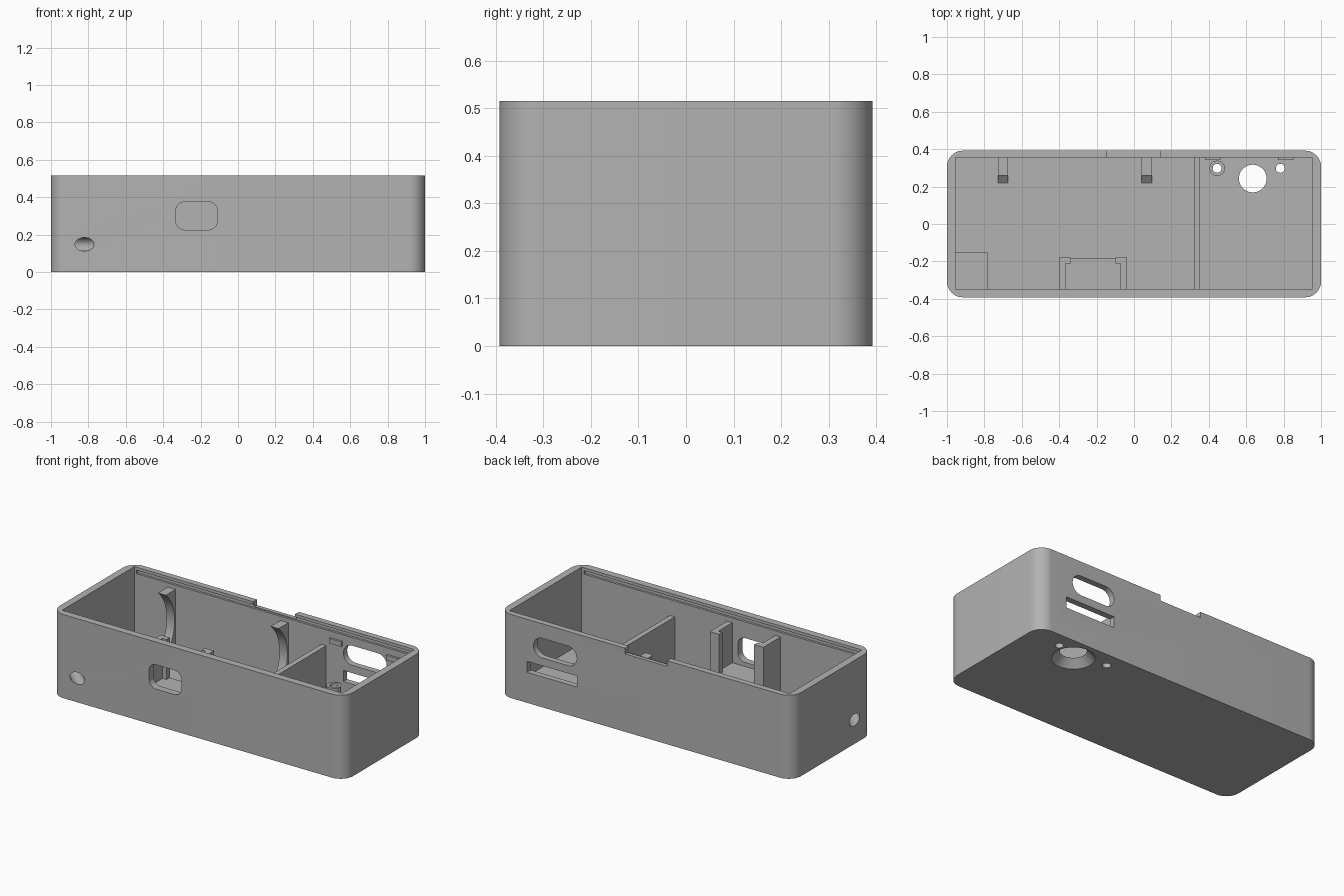
import bpy, bmesh, math
from mathutils import Vector, Matrix

cube = bpy.data.objects.get("Cube")
if cube:
    bpy.data.objects.remove(cube, do_unlink=True)

GREY = (0.45, 0.45, 0.45, 1)
mat = bpy.data.materials.new("plain_grey")
mat.use_nodes = True
mat.diffuse_color = GREY
mat.node_tree.nodes["Principled BSDF"].inputs["Base Color"].default_value = GREY

H = 0.515            # case height
FLOOR = 0.045        # floor thickness
IX, FRONT, BACK = 0.955, -0.348, 0.355   # inner faces


def finish(name, bm):
    bmesh.ops.recalc_face_normals(bm, faces=bm.faces)
    mesh = bpy.data.meshes.new(name)
    bm.to_mesh(mesh)
    bm.free()
    mesh.materials.append(mat)
    ob = bpy.data.objects.new(name, mesh)
    bpy.context.collection.objects.link(ob)
    return ob


def prism(name, pts, axis, lo, hi):
    """Extrude a closed 2D outline along an axis (other axes in xyz order)."""
    def place(p, d):
        c = list(p)
        c.insert("xyz".index(axis), d)
        return c
    bm = bmesh.new()
    face = bm.faces.new([bm.verts.new(place(p, lo)) for p in pts])
    new = bmesh.ops.extrude_face_region(bm, geom=[face])["geom"]
    shift = Vector(place((0, 0), hi - lo))
    bmesh.ops.translate(bm, vec=shift, verts=[v for v in new if isinstance(v, bmesh.types.BMVert)])
    return finish(name, bm)


def box(name, x0, x1, y0, y1, z0, z1):
    return prism(name, [(x0, y0), (x1, y0), (x1, y1), (x0, y1)], "z", z0, z1)


def round_rect(x0, x1, y0, y1, r, n=12):
    pts = []
    corners = [(x1 - r, y1 - r), (x0 + r, y1 - r), (x0 + r, y0 + r), (x1 - r, y0 + r)]
    for q, (cx, cy) in enumerate(corners):
        for i in range(n + 1):
            a = math.pi / 2 * (q + i / n)
            pts.append((cx + r * math.cos(a), cy + r * math.sin(a)))
    return pts


def cone(name, r1, r2, depth, loc, rot=Matrix()):
    bm = bmesh.new()
    bmesh.ops.create_cone(bm, cap_ends=True, segments=48, radius1=r1, radius2=r2, depth=depth,
                          matrix=Matrix.Translation(loc) @ rot)
    return finish(name, bm)


def cut(ob, cutter):
    mod = ob.modifiers.new("cut", "BOOLEAN")
    mod.operation, mod.solver, mod.object = "DIFFERENCE", "EXACT", cutter
    bpy.context.view_layer.objects.active = ob
    bpy.ops.object.modifier_apply(modifier=mod.name)
    bpy.data.objects.remove(cutter, do_unlink=True)


def smooth(ob):
    bpy.ops.object.select_all(action="DESELECT")
    ob.select_set(True)
    bpy.context.view_layer.objects.active = ob
    bpy.ops.object.shade_smooth_by_angle(angle=math.radians(30))


# Outer shell, hollow with square inner corners
case = prism("case_shell", round_rect(-1, 1, -0.392, 0.392, 0.085), "z", 0, H)
cut(case, box("hollow", -IX, IX, FRONT, BACK, FLOOR, 1))

# Lid grooves inside the long walls, and the pry notch in the back rim
for wall in (FRONT, BACK):
    cut(case, box("groove", -0.94, 0.94, wall - 0.013, wall + 0.013, 0.475, 0.497))
cut(case, box("notch", -0.145, 0.14, 0.34, 0.5, 0.48, 0.6))

# Openings through the front and back walls
cut(case, prism("front_window", round_rect(-0.333, -0.11, 0.225, 0.375, 0.05), "y", -0.5, -0.3))
cut(case, prism("back_slot", round_rect(0.47, 0.765, 0.304, 0.425, 0.06), "y", 0.3, 0.5))
cut(case, box("card_slot", 0.47, 0.81, 0.3, 0.5, 0.188, 0.256))

# Countersunk round hole and two small holes in the floor
cut(case, cone("countersink", 0.134, 0.059, 0.075, (0.635, 0.243, 0.0225)))
for x in (0.445, 0.782):
    cut(case, cone("pin_hole", 0.024, 0.024, 0.3, (x, 0.298, 0)))

# Corner block with a diagonal cord hole through shell and block
block = box("corner_block", -0.96, -0.784, -0.353, -0.15, FLOOR - 0.005, 0.25)
diagonal = Matrix.Rotation(math.radians(-45), 4, "Z") @ Matrix.Rotation(math.pi / 2, 4, "Y")
for part in (case, block):
    cut(part, cone("cord_hole", 0.036, 0.036, 0.7, (-0.91, -0.302, 0.148), diagonal))

# Divider wall
box("divider_wall", 0.32, 0.353, FRONT - 0.01, BACK + 0.005, FLOOR - 0.005, 0.378)

# Screw boss
boss = cone("screw_boss", 0.041, 0.041, 0.14, (0.445, 0.298, 0.11))
cut(boss, cone("boss_hole", 0.024, 0.024, 0.5, (0.445, 0.298, 0.1)))

# Curved cell cradles on the back wall
arc = []
for i in range(17):
    z = 0.45 - i / 16 * (0.45 - FLOOR)
    arc.append((0.095 + math.sqrt(0.0625 - (z - 0.262) ** 2), z))
outline = arc + [(BACK + 0.005, FLOOR), (BACK + 0.005, 0.45)]
cradles = [prism(f"cell_cradle_{i}", outline, "x", x, x + 0.054)
           for i, x in enumerate((-0.728, 0.041))]

# Board holder behind the front window: two lipped posts on a base
for side, s in (("right", -1), ("left", 1)):
    profile = [(0.182, FRONT - 0.005), (0.182, -0.18), (0.12, -0.18),
               (0.12, -0.212), (0.147, -0.212), (0.147, FRONT - 0.005)]
    prism(f"holder_post_{side}", [(-0.219 + s * x, y) for x, y in profile], "z", FLOOR - 0.005, 0.447)
box("holder_base", -0.39, -0.048, FRONT - 0.005, -0.181, FLOOR - 0.005, 0.2)

# Small lid catches on the inner back wall
for i, x in enumerate((0.38, 0.77)):
    box(f"lid_catch_{i}", x, x + 0.083, 0.342, BACK + 0.005, 0.405, 0.435)

for ob in [case, block, boss] + cradles:
    smooth(ob)
